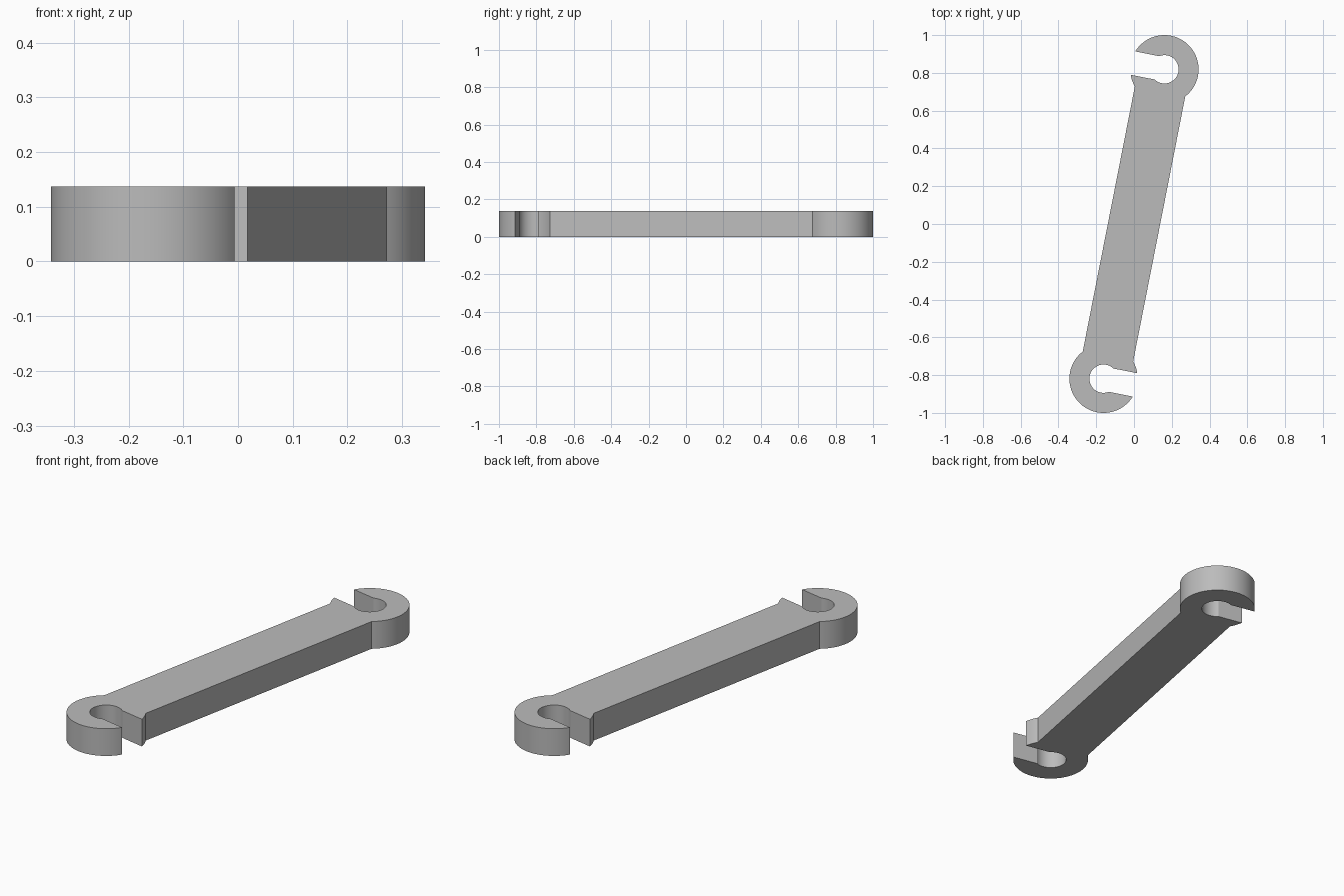
import bpy, bmesh
from math import radians, sqrt, atan2, asin, cos, sin, pi
from mathutils import Vector, Matrix

cube = bpy.data.objects.get("Cube")
if cube:
    bpy.data.objects.remove(cube, do_unlink=True)

EYE = Vector((0.161, 0.819))     # centre of the hooked end
OUTER, HOLE = 0.181, 0.075       # hook radii
SLOT = 0.063                     # half width of the slot
BAR = 0.136                      # half width of the bar
HEIGHT = 0.137

tilt = atan2(EYE.x, EYE.y)
reach = EYE.length


def arc(radius, start, end, steps):
    return [Vector((radius * cos(a), reach + radius * sin(a)))
            for a in (start + (end - start) * i / steps for i in range(steps + 1))]


# Outline of one end, running counter-clockwise along the untilted bar
join = -pi / 2 + asin(BAR / OUTER)
mouth = asin(SLOT / OUTER)
throat = asin(SLOT / HOLE)
end = arc(OUTER, join, pi - mouth, 56)
end += arc(HOLE, pi - throat, -pi + throat, 40)
end += arc(OUTER, pi + mouth, 3 * pi / 2 - asin(BAR / OUTER), 6)

# The other end is the same outline turned half way round
outline = end + [-p for p in end]

bm = bmesh.new()
turn = Matrix.Rotation(-tilt, 3, 'Z')
base = bm.faces.new([bm.verts.new(turn @ p.to_3d()) for p in outline])
result = bmesh.ops.extrude_face_region(bm, geom=[base])
top = [v for v in result["geom"] if isinstance(v, bmesh.types.BMVert)]
bmesh.ops.translate(bm, verts=top, vec=(0, 0, HEIGHT))
bmesh.ops.triangulate(bm, faces=[f for f in bm.faces if len(f.verts) > 4])
bmesh.ops.recalc_face_normals(bm, faces=bm.faces[:])

mesh = bpy.data.meshes.new("hooked_link_bar")
bm.to_mesh(mesh)
bm.free()
bar = bpy.data.objects.new("hooked_link_bar", mesh)
bpy.context.collection.objects.link(bar)

# Plain grey finish
grey = bpy.data.materials.new("plain_grey")
grey.use_nodes = True
colour = (0.5, 0.5, 0.5, 1)
grey.diffuse_color = colour
grey.node_tree.nodes["Principled BSDF"].inputs["Base Color"].default_value = colour
mesh.materials.append(grey)

# Smooth round walls, crisp edges
bpy.ops.object.select_all(action='DESELECT')
bar.select_set(True)
bpy.context.view_layer.objects.active = bar
bpy.ops.object.shade_smooth_by_angle(angle=radians(20))
